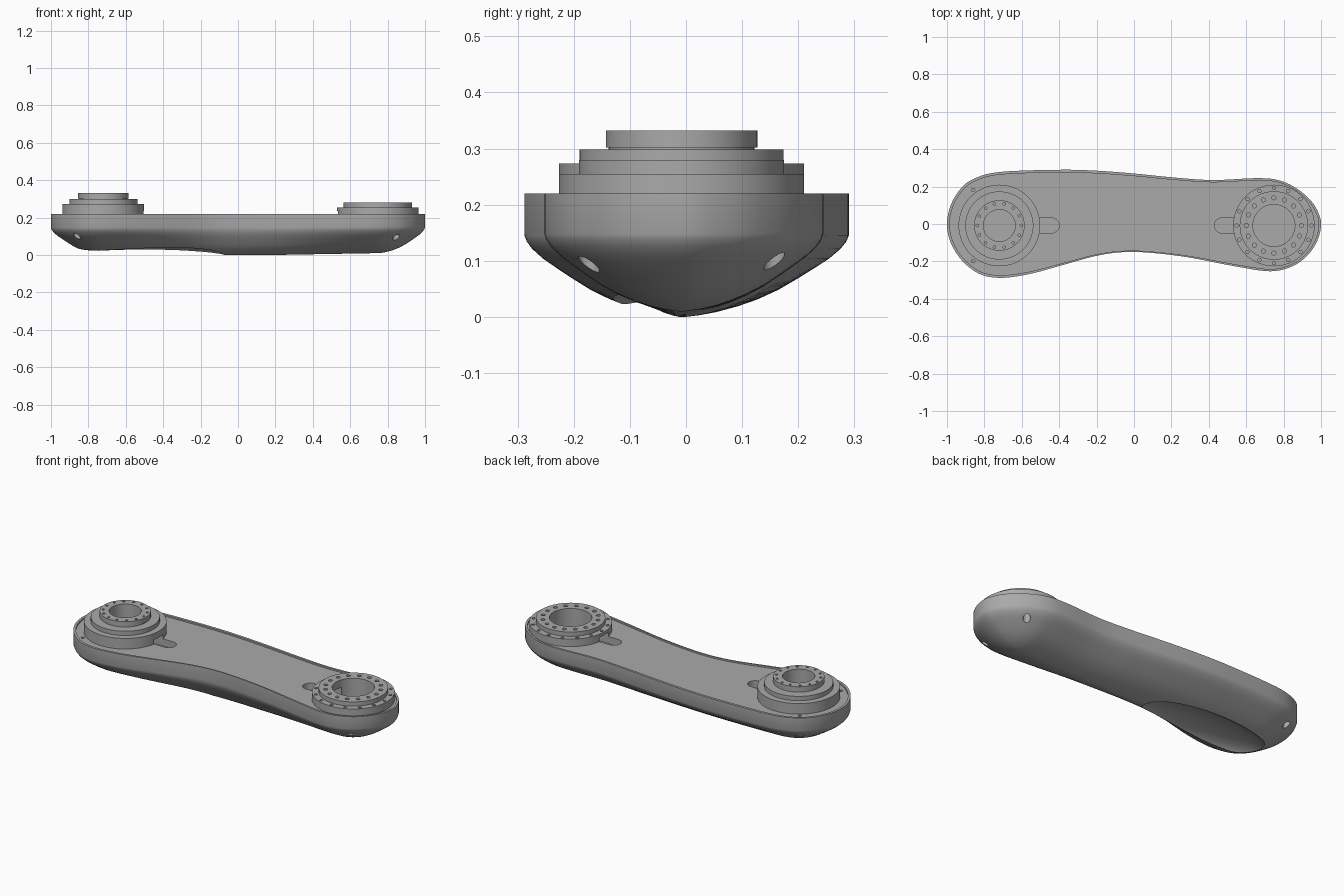
import bpy, bmesh, math
from mathutils import Vector

if "Cube" in bpy.data.objects:
    bpy.data.objects.remove(bpy.data.objects["Cube"])

grey = bpy.data.materials.new("machined_grey")
grey.use_nodes = True
COLOUR = (0.4, 0.4, 0.4, 1)
grey.diffuse_color = COLOUR
grey.node_tree.nodes["Principled BSDF"].inputs["Base Color"].default_value = COLOUR

LEFT, RIGHT, MID_Y, TOP = -0.72, 0.748, -0.008, 0.22


def make(name, bm):
    bmesh.ops.recalc_face_normals(bm, faces=bm.faces)
    mesh = bpy.data.meshes.new(name)
    bm.to_mesh(mesh)
    bm.free()
    mesh.materials.append(grey)
    obj = bpy.data.objects.new(name, mesh)
    bpy.context.collection.objects.link(obj)
    return obj


def activate(obj):
    bpy.ops.object.select_all(action='DESELECT')
    obj.select_set(True)
    bpy.context.view_layer.objects.active = obj


def cut(obj, cutter):
    """Subtract the cutter, then remove it."""
    cutter.hide_render = True
    mod = obj.modifiers.new("cut", 'BOOLEAN')
    mod.operation, mod.solver, mod.object = 'DIFFERENCE', 'EXACT', cutter
    activate(obj)
    bpy.ops.object.modifier_apply(modifier=mod.name)
    bpy.data.objects.remove(cutter)


def smooth(obj):
    activate(obj)
    bpy.ops.object.shade_smooth_by_angle(angle=math.radians(32))


def cylinders(name, spots, r, z0, z1, sides=16):
    """Upright cylinders at the given (x, y) spots."""
    bm = bmesh.new()
    for x, y in spots:
        new = bmesh.ops.create_cone(bm, cap_ends=True, segments=sides, radius1=r,
                                    radius2=r, depth=z1 - z0)["verts"]
        bmesh.ops.translate(bm, verts=new, vec=(x, y, (z0 + z1) / 2))
    return make(name, bm)


def circle(cx, r, count):
    return [(cx + r * math.cos(math.tau * i / count),
             MID_Y + r * math.sin(math.tau * i / count)) for i in range(count)]


def slot(x0, x1, z0, z1, half=0.04):
    """Slot with rounded end at x1, running along x from x0."""
    side = 1 if x1 > x0 else -1
    points = [(x0, -half), (x0, half)]
    for i in range(13):
        a = math.pi / 2 - math.pi * i / 12
        points.append((x1 + side * (half * math.cos(a) - half), half * math.sin(a)))
    bm = bmesh.new()
    face = bm.faces.new([bm.verts.new((x, y + MID_Y, z0)) for x, y in points])
    new = bmesh.ops.extrude_face_region(bm, geom=[face])["geom"]
    bmesh.ops.translate(bm, vec=(0, 0, z1 - z0),
                        verts=[v for v in new if isinstance(v, bmesh.types.BMVert)])
    return make("slot_cutter", bm)


def lathe(name, cx, profile, sides=64):
    """Turn a closed (radius, height) profile about an upright axis."""
    bm = bmesh.new()
    rings = [[bm.verts.new((x, y, z)) for x, y in circle(cx, r, sides)] for r, z in profile]
    for a, b in zip(rings, rings[1:] + rings[:1]):
        for i in range(sides):
            j = (i + 1) % sides
            bm.faces.new((a[i], a[j], b[j], b[i]))
    return make(name, bm)


# Arm body outline, clockwise from the narrow left-hand tip
OUTLINE = [(-1, 0), (-.98, .1), (-.93, .185), (-.86, .24), (-.72, .278), (-.4, .29),
           (-.2, .285), (0, .27), (.2, .25), (.42, .235), (.65, .245), (.77, .235),
           (.87, .19), (.95, .12), (.99, .05), (1, -.01), (.98, -.09), (.93, -.165),
           (.85, -.225), (.73, -.253), (.55, -.228), (.3, -.18), (.1, -.155), (-.05, -.15),
           (-.2, -.17), (-.4, -.225), (-.57, -.27), (-.72, -.288), (-.83, -.265),
           (-.92, -.195), (-.98, -.1)]
# Section from lip to keel: reach from the spine, relative height
SECTION = [(.95, .96), (.95, 1), (1, 1), (1, .66), (.985, .61), (.95, .55), (.88, .47),
           (.8, .4), (.7, .315), (.58, .22), (.46, .145), (.34, .085), (.22, .04),
           (.12, .015), (.03, 0)]


def spline(points, steps=5):
    out, n = [], len(points)
    for i in range(n):
        a, b, c, d = (Vector(points[(i + k) % n]) for k in (-1, 0, 1, 2))
        for s in range(steps):
            t = s / steps
            out.append(b + (c - a) * t / 2 + (2 * a - 5 * b + 4 * c - d) * t * t / 2
                       + (3 * b - a - 3 * c + d) * t ** 3 / 2)
    return out


bm = bmesh.new()
rings = []
for reach, height in SECTION:
    ring = []
    for p in spline(OUTLINE):
        spine = Vector((min(max(p.x, LEFT), RIGHT), MID_Y))
        q = spine + (p - spine) * reach
        keel = 0.01 * max(0, (spine.x - 0.2) / 0.55)
        ring.append(bm.verts.new((q.x, q.y, keel + height * (TOP - keel))))
    rings.append(ring)
for a, b in zip(rings, rings[1:]):
    for i in range(len(a)):
        j = (i + 1) % len(a)
        bm.faces.new((a[i], a[j], b[j], b[i]))
bm.faces.new(rings[0])
bm.faces.new(rings[-1])
body = make("arm_body", bm)

# Shallow scoop under the left end
bm = bmesh.new()
bmesh.ops.create_uvsphere(bm, u_segments=48, v_segments=24, radius=1)
bmesh.ops.scale(bm, vec=(.42, .145, .065), verts=bm.verts)
bmesh.ops.translate(bm, vec=(-.49, MID_Y, 0), verts=bm.verts)
cut(body, make("scoop_cutter", bm))

# Bores, cable slots and screw holes in the body
cut(body, cylinders("bore_cutter", [(LEFT, MID_Y)], .085, .11, .4, 64))
cut(body, cylinders("bore_cutter", [(RIGHT, MID_Y)], .112, .06, .4, 64))
cut(body, slot(LEFT, -.4, .17, .236))
cut(body, slot(RIGHT, .43, .17, .236))
screws = [(x, MID_Y + s * y) for x, y in ((-.86, .19), (.845, .165)) for s in (-1, 1)]
cut(body, cylinders("screw_cutter", screws, .019, -.05, .15))
cut(body, cylinders("screw_cutter", screws[:2], .009, .19, .3))
smooth(body)

# Left stepped boss
left_boss = lathe("left_stepped_boss", LEFT, [
    (.085, .205), (.218, .205), (.218, .273), (.182, .273), (.182, .298),
    (.13, .298), (.13, .302), (.135, .302), (.135, .332), (.085, .332)])
cut(left_boss, cylinders("bolt_cutter", circle(LEFT, .118, 14), .007, .315, .35, 10))
cut(left_boss, slot(LEFT, -.4, .17, .236))
smooth(left_boss)

# Right flange with two bolt circles
right_boss = lathe("right_flange", RIGHT, [
    (.112, .205), (.218, .205), (.218, .255), (.183, .255), (.183, .28), (.112, .28)])
cut(right_boss, cylinders("bolt_cutter", circle(RIGHT, .148, 16), .011, .262, .3, 12))
cut(right_boss, cylinders("bolt_cutter", circle(RIGHT, .2, 16), .009, .24, .27, 12))
cut(right_boss, slot(RIGHT, .43, .17, .236))
smooth(right_boss)
